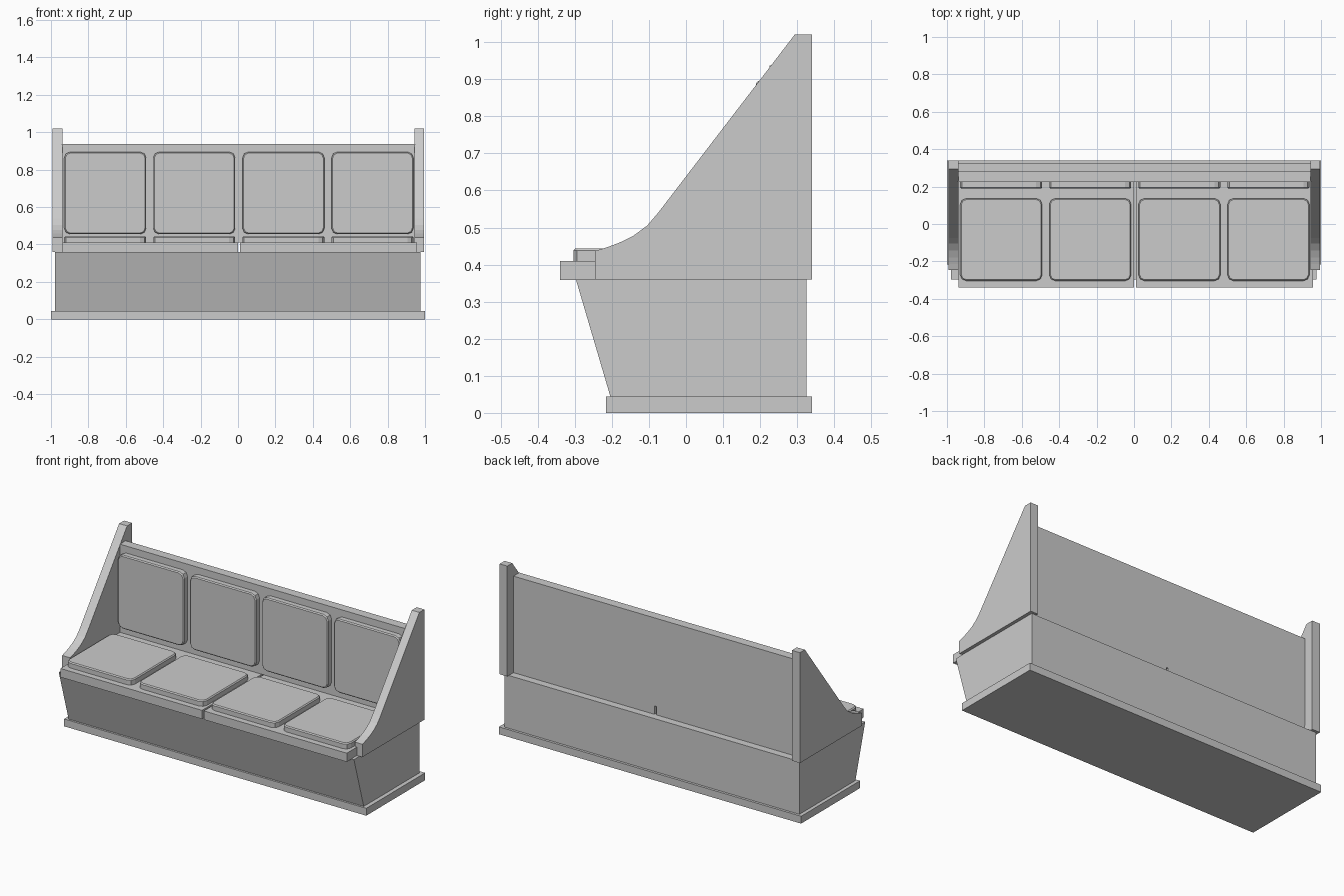
import bpy, bmesh
from math import sin, cos, pi
from mathutils import Vector

if "Cube" in bpy.data.objects:
    bpy.data.objects.remove(bpy.data.objects["Cube"])


def prism(name, points, offset):
    """Solid made by sweeping a flat 3D outline along an offset."""
    bm = bmesh.new()
    low = [bm.verts.new(p) for p in points]
    high = [bm.verts.new(Vector(p) + Vector(offset)) for p in points]
    n = len(points)
    bm.faces.new(low)
    bm.faces.new(high[::-1])
    for i in range(n):
        bm.faces.new((low[i], low[(i + 1) % n], high[(i + 1) % n], high[i]))
    bmesh.ops.recalc_face_normals(bm, faces=bm.faces)
    mesh = bpy.data.meshes.new(name)
    bm.to_mesh(mesh)
    bm.free()
    ob = bpy.data.objects.new(name, mesh)
    bpy.context.collection.objects.link(ob)
    return ob


def box(name, x0, x1, y0, y1, z0, z1):
    return prism(name, [(x0, y0, z0), (x1, y0, z0), (x1, y1, z0), (x0, y1, z0)],
                 (0, 0, z1 - z0))


def side_prism(name, profile, x0, x1):
    return prism(name, [(x0, y, z) for y, z in profile], (x1 - x0, 0, 0))


def rounded(u0, u1, v0, v1, r, steps=2):
    """Rounded rectangle outline."""
    corners = [(u1 - r, v1 - r), (u0 + r, v1 - r), (u0 + r, v0 + r), (u1 - r, v0 + r)]
    return [(u + r * cos((k + s / steps) * pi / 2), v + r * sin((k + s / steps) * pi / 2))
            for k, (u, v) in enumerate(corners) for s in range(steps + 1)]


def soften(ob, top, axis):
    """Bevel the rim of the exposed cushion face."""
    bm = bmesh.new()
    bm.from_mesh(ob.data)
    rim = [e for e in bm.edges if all(abs(v.co[axis] - top) < 1e-5 for v in e.verts)]
    bmesh.ops.bevel(bm, geom=rim, offset=0.006, segments=1, affect='EDGES')
    bm.to_mesh(ob.data)
    bm.free()


# Plinth and base with a sloping front
box("plinth", -1, 1, -0.216, 0.34, 0, 0.044)
side_prism("base", [(-0.204, 0.044), (0.325, 0.044), (0.325, 0.36), (-0.297, 0.36)],
           -0.978, 0.975)

# Two seat boards with a narrow gap between them
box("seat_left", -0.937, 0.0, -0.34, 0.28, 0.358, 0.41)
box("seat_right", 0.012, 0.958, -0.34, 0.28, 0.358, 0.41)

# Backrest board
box("backrest", -0.94, 0.947, 0.225, 0.28, 0.41, 0.937)

# Side panels with a curved foot
panel = [(-0.245, 0.36), (-0.245, 0.437), (-0.215, 0.446), (-0.18, 0.459), (-0.143, 0.477),
         (-0.105, 0.505), (-0.075, 0.54), (0.293, 1.02), (0.34, 1.02), (0.34, 0.36)]
side_prism("side_panel_left", panel, -0.992, -0.939)
side_prism("side_panel_right", panel, 0.945, 0.995)

# Seat and back cushions
for i, x in enumerate((-0.929, -0.453, 0.024, 0.5)):
    w = 0.438
    seat = prism(f"seat_cushion_{i + 1}",
                 [(u, v, 0.41) for u, v in rounded(x, x + w, -0.304, 0.137, 0.032)],
                 (0, 0, 0.034))
    soften(seat, 0.444, 2)
    back = prism(f"back_cushion_{i + 1}",
                 [(u, 0.225, v) for u, v in rounded(x, x + w, 0.455, 0.895, 0.032)],
                 (0, -0.036, 0))
    soften(back, 0.189, 1)
